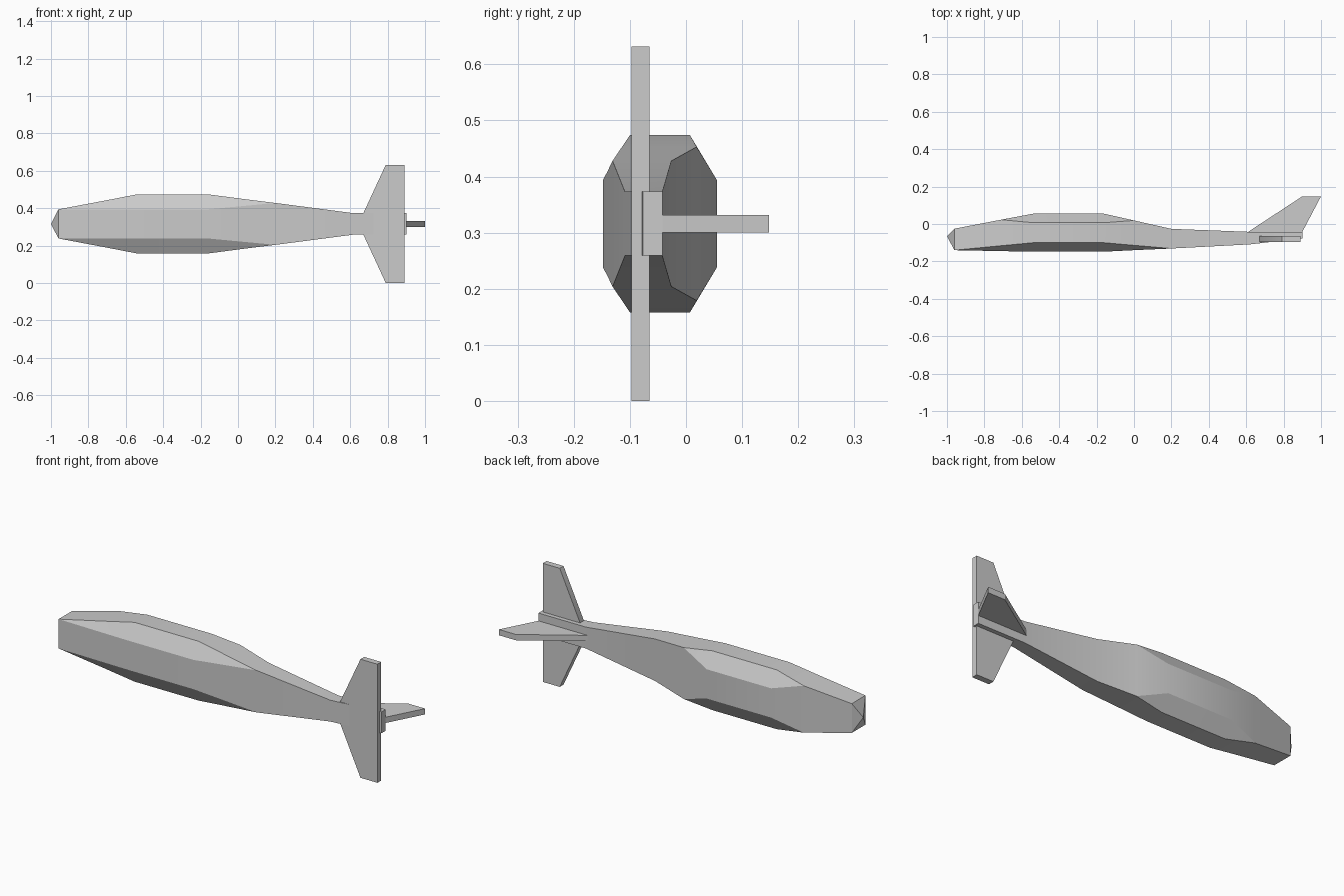
import bpy
import bmesh
import math

if "Cube" in bpy.data.objects:
    bpy.data.objects.remove(bpy.data.objects["Cube"], do_unlink=True)

MID = 0.316  # height of the symmetry plane

grey = bpy.data.materials.new("plain_grey")
grey.use_nodes = True
colour = (0.6, 0.6, 0.6, 1)
grey.diffuse_color = colour
grey.node_tree.nodes["Principled BSDF"].inputs["Base Color"].default_value = colour


def finish(name, bm):
    """Turn a bmesh into a shaded, coloured object."""
    bmesh.ops.remove_doubles(bm, verts=bm.verts, dist=0.0005)
    bmesh.ops.recalc_face_normals(bm, faces=bm.faces)
    mesh = bpy.data.meshes.new(name)
    bm.to_mesh(mesh)
    bm.free()
    mesh.materials.append(grey)
    obj = bpy.data.objects.new(name, mesh)
    bpy.context.collection.objects.link(obj)
    bpy.ops.object.select_all(action='DESELECT')
    obj.select_set(True)
    bpy.context.view_layer.objects.active = obj
    bpy.ops.object.shade_smooth_by_angle(angle=math.radians(30))
    return obj


def plate(name, outline, offset):
    """Extrude a flat outline by the given offset vector."""
    bm = bmesh.new()
    face = bm.faces.new([bm.verts.new(p) for p in outline])
    moved = bmesh.ops.extrude_face_region(bm, geom=[face], use_keep_orig=True)["geom"]
    bmesh.ops.translate(bm, vec=offset, verts=[v for v in moved if isinstance(v, bmesh.types.BMVert)])
    return finish(name, bm)


# Fuselage: half sections (x, then y and half width from back to belly)
stations = [
    (-0.96, (-0.025, 0.078), (-0.025, 0.078), (-0.14, 0.078), (-0.14, 0.078)),
    (-0.71, (0.023, 0.125), (0.023, 0.125), (-0.116, 0.125), (-0.145, 0.078)),
    (-0.54, (0.055, 0.078), (0.007, 0.158), (-0.1, 0.158), (-0.148, 0.078)),
    (-0.16, (0.055, 0.078), (0.007, 0.158), (-0.1, 0.158), (-0.148, 0.078)),
    (0.0, (0.019, 0.137), (0.019, 0.137), (-0.114, 0.137), (-0.14, 0.093)),
    (0.2, (-0.026, 0.112), (-0.026, 0.112), (-0.131, 0.112), (-0.131, 0.112)),
    (0.62, (-0.042, 0.057), (-0.042, 0.057), (-0.109, 0.057), (-0.109, 0.057)),
    (0.9, (-0.042, 0.057), (-0.042, 0.057), (-0.077, 0.057), (-0.077, 0.057)),
]
bm = bmesh.new()
rings = []
for x, *half in stations:
    loop = [(y, w) for y, w in half] + [(y, -w) for y, w in reversed(half)]
    rings.append([bm.verts.new((x, y, MID + w)) for y, w in loop])
for a, b in zip(rings, rings[1:]):
    for i in range(8):
        j = (i + 1) % 8
        bm.faces.new((a[i], a[j], b[j], b[i]))
bm.faces.new(rings[-1])
# Pointed nose
tip = bm.verts.new((-1, -0.065, MID))
for i in range(8):
    bm.faces.new((rings[0][i], rings[0][(i + 1) % 8], tip))
finish("fuselage", bm)

# Tailplane: one plate running through the tail on both sides
half = [(0.67, 0.057), (0.79, MID), (0.89, MID)]
outline = [(x, -0.097, MID + w) for x, w in half]
outline += [(x, -0.097, MID - w) for x, w in reversed(half)]
plate("tailplane", outline, (0, 0.032, 0))

# Swept tail fin
fin = [(0.61, -0.042), (0.9, 0.148), (1.0, 0.148), (0.9, -0.042), (0.89, -0.06), (0.64, -0.06)]
plate("tail_fin", [(x, y, MID - 0.0155) for x, y in fin], (0, 0, 0.031))
